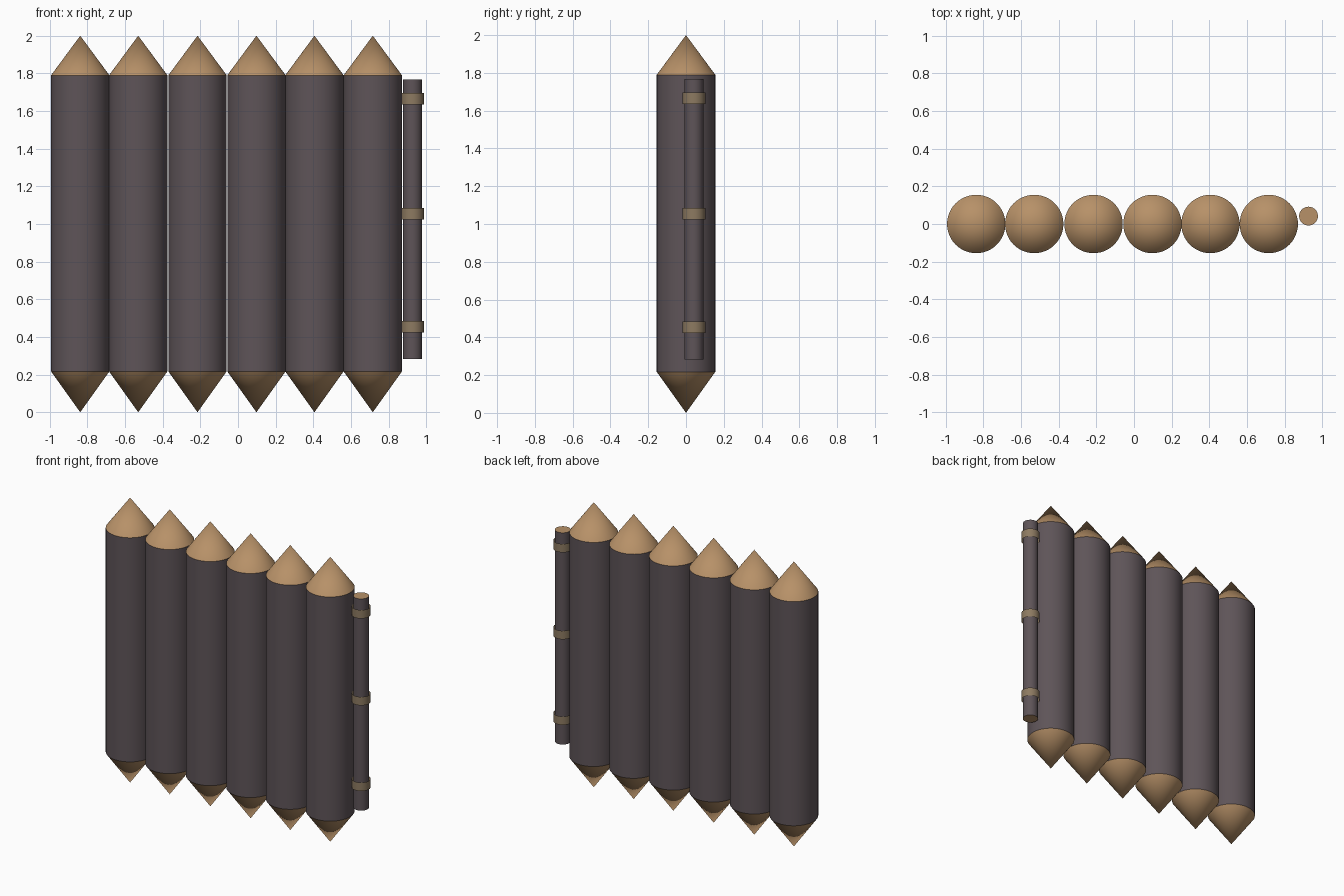
import bpy, bmesh, math

if "Cube" in bpy.data.objects:
    bpy.data.objects.remove(bpy.data.objects["Cube"])


def material(name, r, g, b):
    # sRGB 0-255 converted to linear
    lin = [((c / 255 + 0.055) / 1.055) ** 2.4 for c in (r, g, b)]
    m = bpy.data.materials.new(name)
    m.diffuse_color = (*lin, 1)
    m.use_nodes = True
    m.node_tree.nodes["Principled BSDF"].inputs["Base Color"].default_value = m.diffuse_color
    return m


BARK = material("dark bark", 94, 84, 88)
WOOD = material("cut wood", 183, 145, 104)
ROPE = material("rope binding", 141, 122, 97)


def lathe(name, profile, loc, mats, sides=48):
    """Spin (radius, z) points round z; mats gives one material per band."""
    bm = bmesh.new()
    rings = []
    for r, z in profile:
        n = 1 if r == 0 else sides
        rings.append([bm.verts.new((r * math.cos(2 * math.pi * i / sides),
                                    r * math.sin(2 * math.pi * i / sides), z))
                      for i in range(n)])
    slots = list(dict.fromkeys(mats))
    for a, b, mat in zip(rings, rings[1:], mats):
        for i in range(sides):
            j = (i + 1) % sides
            quad = [a[i % len(a)], a[j % len(a)], b[j % len(b)], b[i % len(b)]]
            face = bm.faces.new(list(dict.fromkeys(quad)))
            face.material_index = slots.index(mat)
    mesh = bpy.data.meshes.new(name)
    bm.to_mesh(mesh)
    bm.free()
    for m in slots:
        mesh.materials.append(m)
    ob = bpy.data.objects.new(name, mesh)
    ob.location = loc
    bpy.context.collection.objects.link(ob)
    bpy.ops.object.select_all(action='DESELECT')
    ob.select_set(True)
    bpy.context.view_layer.objects.active = ob
    bpy.ops.object.shade_smooth_by_angle(angle=math.radians(30))
    return ob


# Six logs sharpened at both ends
R = 0.155
for i, x in enumerate((-0.838, -0.53, -0.215, 0.098, 0.406, 0.716)):
    lathe(f"log_{i + 1}", [(0, 0), (R, 0.217), (R, 1.79), (0, 2)],
          (x, 0, 0), [WOOD, BARK, WOOD])

# Thin hinge pole with cut ends
PX, PY = 0.927, 0.042
lathe("hinge_pole", [(0, 0.282), (0.05, 0.282), (0.05, 1.768), (0, 1.768)],
      (PX, PY, 0), [WOOD, BARK, WOOD], 32)

# Open rope bands round the pole
for i, z in enumerate((0.454, 1.055, 1.665)):
    lathe(f"rope_band_{i + 1}", [(0.06, -0.03), (0.06, 0.03)],
          (PX, PY, z), [ROPE], 32)
